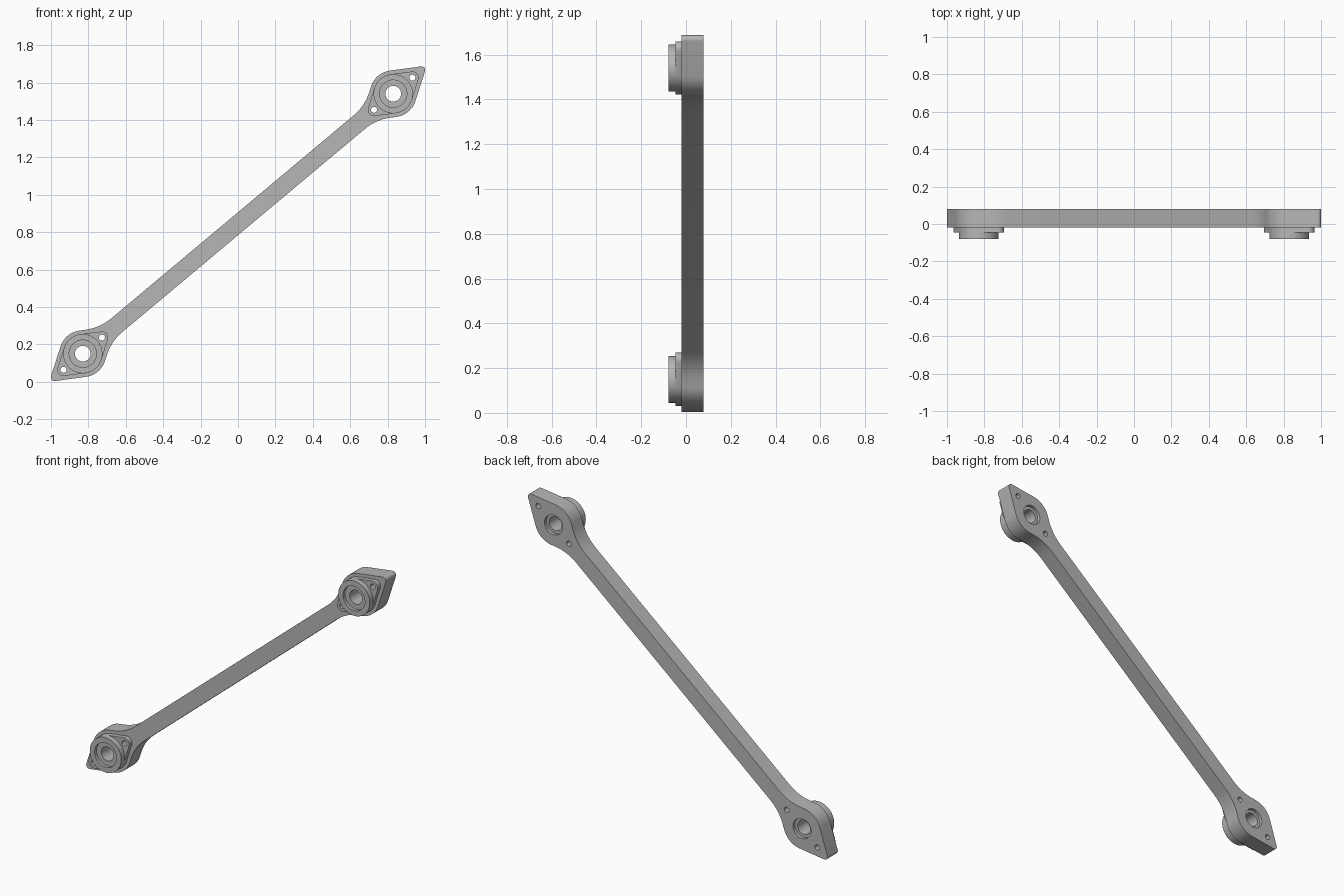
import bpy, bmesh
from math import sin, cos, tan, asin, atan2, hypot, pi, radians
from mathutils import Matrix

cube = bpy.data.objects.get("Cube")
if cube:
    bpy.data.objects.remove(cube)

grey = bpy.data.materials.new("machined_grey")
grey.use_nodes = True
colour = (0.47, 0.47, 0.47, 1)
grey.diffuse_color = colour
grey.node_tree.nodes["Principled BSDF"].inputs["Base Color"].default_value = colour

# Arm axis runs diagonally between the two bearing centres
END_X, END_Z, MID_Z = 0.83, 0.695, 0.845
D = hypot(END_X, END_Z)
TILT = atan2(END_Z, END_X)
TO_WORLD = (Matrix.Translation((0, 0, MID_Z)) @ Matrix.Rotation(-TILT, 4, 'Y')
            @ Matrix.Rotation(pi / 2, 4, 'X'))


def arc(u, v, r, a0, a1, n):
    return [(u + r * cos(a0 + (a1 - a0) * i / n),
             v + r * sin(a0 + (a1 - a0) * i / n)) for i in range(n + 1)]


def circle(u, r, n=48):
    return arc(u, 0, r, 0, 2 * pi, n)[:-1]


def slab(name, loops, front, back):
    """Extrude nested closed loops between two depths; inner loops are holes."""
    curve = bpy.data.curves.new(name + "_profile", 'CURVE')
    curve.dimensions = '2D'
    curve.fill_mode = 'BOTH'
    curve.extrude = (back - front) / 2
    for loop in loops:
        spline = curve.splines.new('POLY')
        spline.points.add(len(loop) - 1)
        for point, (u, v) in zip(spline.points, loop):
            point.co = (u, v, 0, 1)
        spline.use_cyclic_u = True
    helper = bpy.data.objects.new(name + "_helper", curve)
    bpy.context.collection.objects.link(helper)
    graph = bpy.context.evaluated_depsgraph_get()
    mesh = bpy.data.meshes.new_from_object(helper.evaluated_get(graph))
    bpy.data.objects.remove(helper)
    bm = bmesh.new()
    bm.from_mesh(mesh)
    bmesh.ops.remove_doubles(bm, verts=bm.verts, dist=0.0001)
    bmesh.ops.transform(bm, verts=bm.verts,
                        matrix=Matrix.Translation((0, (front + back) / 2, 0)) @ TO_WORLD)
    bmesh.ops.recalc_face_normals(bm, faces=bm.faces)
    bm.to_mesh(mesh)
    bm.free()
    mesh.materials.clear()
    mesh.materials.append(grey)
    obj = bpy.data.objects.new(name, mesh)
    bpy.context.collection.objects.link(obj)
    bpy.ops.object.select_all(action='DESELECT')
    obj.select_set(True)
    bpy.context.view_layer.objects.active = obj
    bpy.ops.object.shade_smooth_by_angle(angle=radians(30))
    return obj


# Arm outline: rounded tip, round head and concave neck, then mirrored
HEAD, TIP, TIP_U, HALF_BAR, NECK = 0.125, 0.02, 0.197, 0.047, 0.27
slope = asin((HEAD - TIP) / TIP_U)
edge = pi / 2 - slope
meet_u = (HEAD - cos(slope) * HALF_BAR) / sin(slope)
neck_u = D - meet_u - NECK * tan(slope / 2)
quarter = (arc(D + TIP_U, 0, TIP, 0, edge, 6)[1:]
           + arc(D, 0, HEAD, edge, pi - edge, 14)
           + arc(neck_u, HALF_BAR + NECK, NECK, -edge, -pi / 2, 10))
upper = quarter + [(-u, v) for u, v in reversed(quarter)]
outline = upper + [(-u, -v) for u, v in upper]

BOLT, BOLT_R = 0.134, 0.016
bolts = {s: [circle(s * D + k * BOLT, BOLT_R, 20) for k in (-1, 1)] for s in (-1, 1)}
slab("arm_plate",
     [outline] + [circle(s * D, 0.06) for s in (-1, 1)] + bolts[-1] + bolts[1],
     -0.019, 0.079)

# Bearing units: diamond flange, housing rim and recessed inner ring
BOSS, EAR = 0.105, 0.033
ear = pi / 2 - asin((BOSS - EAR) / BOLT)
for s, side in ((-1, "right"), (1, "left")):
    c = s * D
    half = (arc(c + BOLT, 0, EAR, -ear, ear, 14)
            + arc(c, 0, BOSS, ear, pi - ear, 14))
    flange = half + [(2 * c - u, -v) for u, v in half]
    slab(side + "_bearing_flange", [flange, circle(c, 0.058)] + bolts[s], -0.046, -0.019)
    slab(side + "_bearing_rim", [circle(c, BOSS, 64), circle(c, 0.073)], -0.079, -0.046)
    slab(side + "_bearing_inner_ring", [circle(c, 0.073), circle(c, 0.042)], -0.06, -0.046)
    slab(side + "_bearing_sleeve", [circle(c, 0.06), circle(c, 0.042)], -0.046, 0.06)
